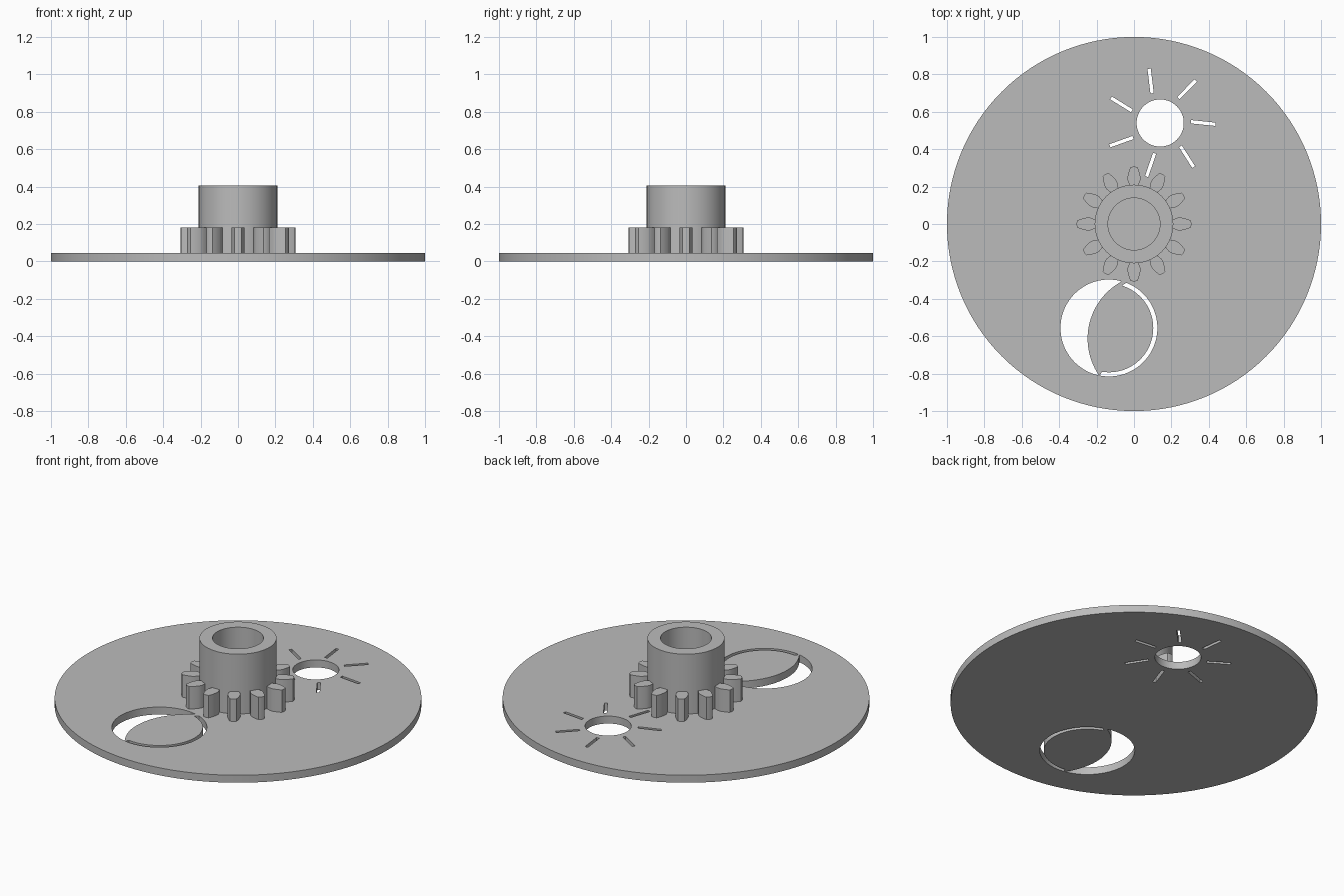
import bpy
from math import cos, sin, radians, pi

if "Cube" in bpy.data.objects:
    bpy.data.objects.remove(bpy.data.objects["Cube"], do_unlink=True)

GREY = (0.5, 0.5, 0.5, 1)
grey = bpy.data.materials.new("plain grey")
grey.use_nodes = True
grey.diffuse_color = GREY
grey.node_tree.nodes["Principled BSDF"].inputs["Base Color"].default_value = GREY


def arc(cx, cy, r, start, end, n):
    """Points along an arc, both ends included, angles in degrees."""
    steps = [radians(start + (end - start) * i / (n - 1)) for i in range(n)]
    return [(cx + r * cos(a), cy + r * sin(a)) for a in steps]


def circle(cx, cy, r, n):
    return arc(cx, cy, r, 0, 360, n + 1)[:-1]


def place(points, angle, cx=0, cy=0):
    """Turn a profile about the origin, then move it."""
    c, s = cos(angle), sin(angle)
    return [(cx + x * c - y * s, cy + x * s + y * c) for x, y in points]


def extrude(name, outlines, bottom, top):
    """Solid from closed outlines; outlines inside others become holes."""
    curve = bpy.data.curves.new(name, "CURVE")
    curve.dimensions = "2D"
    curve.fill_mode = "BOTH"
    curve.extrude = (top - bottom) / 2
    for outline in outlines:
        spline = curve.splines.new("POLY")
        spline.points.add(len(outline) - 1)
        for point, (x, y) in zip(spline.points, outline):
            point.co = (x, y, 0, 1)
        spline.use_cyclic_u = True
    obj = bpy.data.objects.new(name, curve)
    obj.location.z = (top + bottom) / 2
    bpy.context.collection.objects.link(obj)
    bpy.ops.object.select_all(action="DESELECT")
    obj.select_set(True)
    bpy.context.view_layer.objects.active = obj
    bpy.ops.object.convert(target="MESH")
    obj = bpy.context.object
    obj.data.materials.clear()
    obj.data.materials.append(grey)
    bpy.ops.object.shade_smooth_by_angle(angle=radians(30))
    return obj


PLATE_TOP = 0.045

# Sun cutout: a round hole with seven slightly skewed rays
SUN = (0.14, 0.54)
bar = [(-0.066, -0.009), (0.066, -0.009), (0.066, 0.009), (-0.066, 0.009)]
ray = place(bar, radians(-6), 0.23, 0)
sun = [circle(*SUN, 0.126, 64)]
sun += [place(ray, 2 * pi * i / 7, *SUN) for i in range(7)]

# Moon cutout: a crescent and a thin slit that completes its circle
MOON = (-0.134, -0.556)
crescent = arc(*MOON, 0.259, 75.5, 257.5, 48) + arc(0.1, -0.613, 0.348, 213, 120, 32)
slit = arc(*MOON, 0.259, 69, -101, 48) + arc(*MOON, 0.237, -99, 73, 48)

# Round base plate
extrude("base_plate", [circle(0, 0, 1, 128)] + sun + [crescent, slit], 0, PLATE_TOP)

# Hub with blind bore
extrude("hub", [circle(0, 0, 0.21, 96), circle(0, 0, 0.139, 96)], PLATE_TOP, 0.405)

# Gear teeth around the hub
flank = [(0.195, 0.02), (0.21, 0.024), (0.235, 0.034), (0.255, 0.034),
         (0.285, 0.026), (0.304, 0.018)]
tooth = [(x, -y) for x, y in flank] + [(0.308, 0)] + flank[::-1]
extrude("gear_teeth", [place(tooth, 2 * pi * i / 12) for i in range(12)], PLATE_TOP, 0.18)
